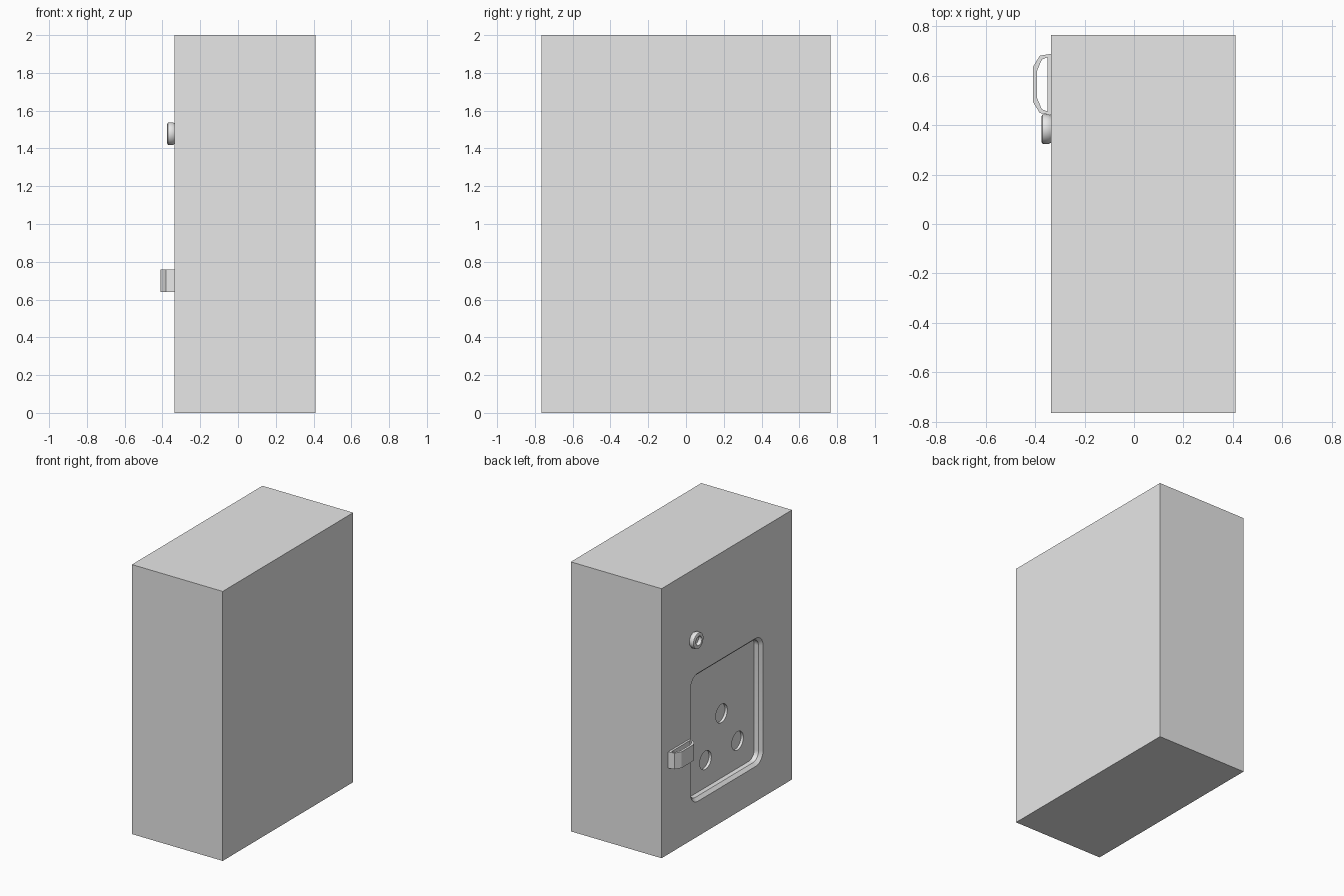
import bpy, bmesh, math

if "Cube" in bpy.data.objects:
    bpy.data.objects.remove(bpy.data.objects["Cube"], do_unlink=True)

grey = bpy.data.materials.new("light_grey")
grey.use_nodes = True
grey.diffuse_color = (0.8, 0.8, 0.8, 1)
grey.node_tree.nodes["Principled BSDF"].inputs["Base Color"].default_value = (0.8, 0.8, 0.8, 1)

FACE = -0.335          # plane of the side that carries the fittings
BACK = 0.41
HALF_DEPTH = 0.765


def loft(name, rings, closed=False):
    """Skin matching point rings; close into a loop or cap both ends."""
    bm = bmesh.new()
    loops = [[bm.verts.new(p) for p in ring] for ring in rings]
    pairs = list(zip(loops, loops[1:]))
    if closed:
        pairs.append((loops[-1], loops[0]))
    else:
        bm.faces.new(loops[0])
        bm.faces.new(loops[-1])
    for a, b in pairs:
        for i in range(len(a)):
            j = (i + 1) % len(a)
            bm.faces.new((a[i], a[j], b[j], b[i]))
    bmesh.ops.recalc_face_normals(bm, faces=bm.faces)
    mesh = bpy.data.meshes.new(name)
    bm.to_mesh(mesh)
    bm.free()
    mesh.materials.append(grey)
    obj = bpy.data.objects.new(name, mesh)
    bpy.context.collection.objects.link(obj)
    return obj


def activate(obj):
    bpy.ops.object.select_all(action='DESELECT')
    obj.select_set(True)
    bpy.context.view_layer.objects.active = obj


def smooth(obj):
    activate(obj)
    bpy.ops.object.shade_smooth_by_angle(angle=math.radians(35))


def circle(x, y, z, r, n=32):
    return [(x, y + r * math.cos(math.tau * i / n), z + r * math.sin(math.tau * i / n))
            for i in range(n)]


def rounded_rect(x, half_w, low, high, r, steps=6):
    points = []
    corners = [(half_w - r, high - r), (r - half_w, high - r),
               (r - half_w, low + r), (half_w - r, low + r)]
    for k, (cy, cz) in enumerate(corners):
        for s in range(steps + 1):
            a = math.pi / 2 * (k + s / steps)
            points.append((x, cy + r * math.cos(a), cz + r * math.sin(a)))
    return points


def cut(target, cutter):
    cutter.hide_render = True
    mod = target.modifiers.new("cut", 'BOOLEAN')
    mod.operation = 'DIFFERENCE'
    mod.solver = 'EXACT'
    mod.object = cutter
    activate(target)
    bpy.ops.object.modifier_apply(modifier=mod.name)
    bpy.data.objects.remove(cutter, do_unlink=True)


# Main case
case = loft("case", [[(x, -HALF_DEPTH, 0), (x, HALF_DEPTH, 0),
                      (x, HALF_DEPTH, 2), (x, -HALF_DEPTH, 2)] for x in (FACE, BACK)])

# Rounded recess with a chamfered rim
FLOOR = FACE + 0.057
RIM = 0.022
cut(case, loft("recess_cutter", [
    rounded_rect(x, 0.425 - t, 0.26 + t, 1.21 - t, 0.085 - t)
    for x, t in ((FACE - 0.05, 0), (FACE, 0), (FACE + RIM, RIM), (FLOOR, RIM))]))

# Three round sockets in the recess floor
for y, z in ((-0.02, 0.76), (0.168, 0.485), (-0.208, 0.485)):
    cut(case, loft("socket_cutter", [circle(x, y, z, 0.068)
                                     for x in (FLOOR - 0.02, FLOOR + 0.02)]))
smooth(case)

# Hollow round button with softened edges
profile = [(0.005, 0.054), (-0.004, 0.056), (-0.01, 0.06), (-0.03, 0.06), (-0.036, 0.058),
           (-0.04, 0.05), (-0.04, 0.034), (-0.015, 0.03)]
button = loft("button", [circle(FACE + dx, 0.384, 1.478, r) for dx, r in profile])
smooth(button)

# Cable clip: closed loop with bevelled corners
MID = 0.565


def clip_outline(wall, tip, shoulder, half, z):
    side = [(wall, half), (shoulder, half - 0.008), (tip, half - 0.053)]
    points = side + [(x, -y) for x, y in reversed(side)]
    return [(x, MID + y, z) for x, y in points]


outer = (FACE, -0.409, -0.381, 0.124)
inner = (FACE - 0.016, -0.392, -0.373, 0.109)
clip = loft("cable_clip", [clip_outline(*outer, 0.64), clip_outline(*outer, 0.76),
                           clip_outline(*inner, 0.76), clip_outline(*inner, 0.64)], closed=True)
